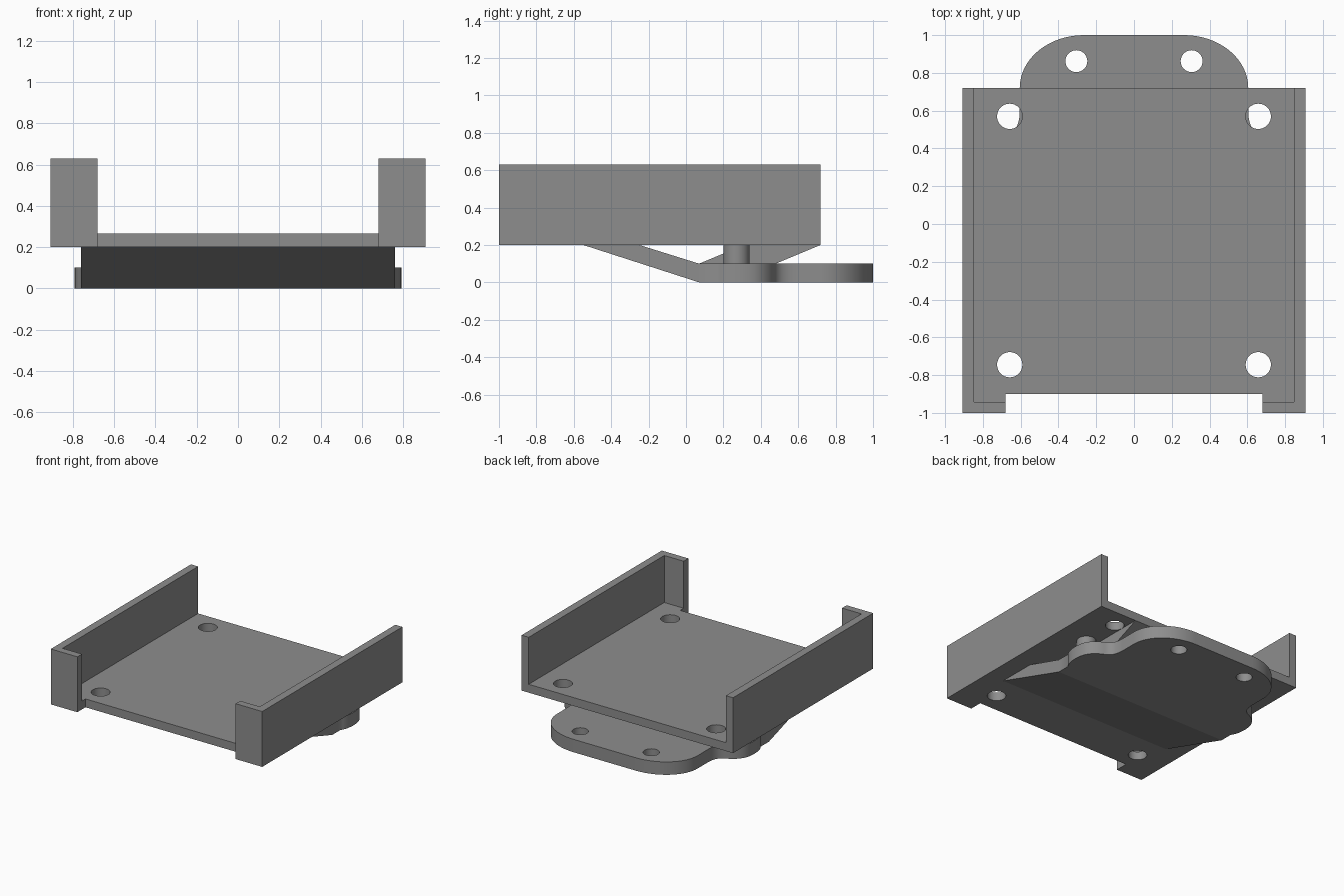
import bpy, bmesh, math
from mathutils import Vector

if "Cube" in bpy.data.objects:
    bpy.data.objects.remove(bpy.data.objects["Cube"])

grey = bpy.data.materials.new("mid_grey")
grey.diffuse_color = (0.27, 0.27, 0.27, 1)
grey.use_nodes = True
grey.node_tree.nodes["Principled BSDF"].inputs["Base Color"].default_value = grey.diffuse_color


def prism(name, outline, axis, lo, hi):
    """Extrude a 2D outline: (x, y) along z, or (y, z) along x."""
    def place(p, d):
        return (p[0], p[1], d) if axis == 'z' else (d, p[0], p[1])
    bm = bmesh.new()
    face = bm.faces.new([bm.verts.new(place(p, lo)) for p in outline])
    ext = bmesh.ops.extrude_face_region(bm, geom=[face])
    shift = Vector(place((0, 0), hi - lo))
    bmesh.ops.translate(bm, vec=shift, verts=[v for v in ext['geom'] if isinstance(v, bmesh.types.BMVert)])
    bmesh.ops.recalc_face_normals(bm, faces=bm.faces)
    mesh = bpy.data.meshes.new(name)
    bm.to_mesh(mesh)
    bm.free()
    mesh.materials.append(grey)
    obj = bpy.data.objects.new(name, mesh)
    bpy.context.collection.objects.link(obj)
    return obj


def circle(x, y, r, n=32):
    return [(x + r * math.cos(2 * math.pi * i / n), y + r * math.sin(2 * math.pi * i / n)) for i in range(n)]


def drill(obj, centres, r):
    """Cut round vertical holes through a part."""
    for x, y in centres:
        cutter = prism("hole_cutter", circle(x, y, r), 'z', -0.3, 0.5)
        cutter.hide_render = True
        cutter.hide_set(True)
        mod = obj.modifiers.new("hole", 'BOOLEAN')
        mod.object = cutter
        mod.solver = 'EXACT'
        bpy.context.view_layer.objects.active = obj
        bpy.ops.object.modifier_apply(modifier=mod.name)
        bpy.data.objects.remove(cutter)


def smooth(obj):
    bpy.ops.object.select_all(action='DESELECT')
    obj.select_set(True)
    bpy.context.view_layer.objects.active = obj
    bpy.ops.object.shade_smooth_by_angle(angle=math.radians(35))


def mirrored(half):
    """Complete an outline across x = 0."""
    return half + [(-x, y) for x, y in reversed(half)]


def bezier(a, b, c, d, n=10):
    out = []
    for i in range(1, n + 1):
        t = i / n
        s = 1 - t
        out.append(tuple(s**3 * p + 3 * s * s * t * q + 3 * s * t * t * u + t**3 * v
                         for p, q, u, v in zip(a, b, c, d)))
    return out


# Tray floor with a notch in the front edge
floor = prism("tray_floor", mirrored([(0.68, -0.9), (0.68, -1), (0.908, -1), (0.908, 0.72)]), 'z', 0.2, 0.265)
drill(floor, [(sx * 0.658, y) for sx in (-1, 1) for y in (-0.745, 0.57)], 0.067)
smooth(floor)

# Side walls with inward front lips
for side, s in (("right", 1), ("left", -1)):
    wall = [(0.68, -1), (0.908, -1), (0.908, 0.72), (0.847, 0.72), (0.847, -0.943), (0.68, -0.943)]
    prism(side + "_wall", [(s * x, y) for x, y in wall], 'z', 0.265, 0.63)

# Lower mounting plate: rounded shoulders, narrow waist, rounded tab
half = [(0.76, 0.07), (0.76, 0.17)]
half += bezier(half[-1], (0.80, 0.22), (0.80, 0.34), (0.77, 0.39))
half += bezier(half[-1], (0.74, 0.44), (0.70, 0.46), (0.665, 0.475))
half += bezier(half[-1], (0.62, 0.495), (0.605, 0.54), (0.605, 0.60))
half += [(0.605, 0.72)]
half += [(0.265 + 0.34 * math.cos(a), 0.72 + 0.28 * math.sin(a))
         for a in (math.pi / 2 * i / 16 for i in range(1, 17))]
plate = prism("mounting_plate", mirrored(half), 'z', 0, 0.1)
drill(plate, [(-0.305, 0.862), (0.305, 0.862)], 0.058)
smooth(plate)

# Sloped front ramp joining plate and tray
prism("front_ramp", [(0.07, 0), (0.07, 0.1), (-0.25, 0.2), (-0.55, 0.2)], 'x', -0.76, 0.76)

# Sloped rear bridge between plate and tray
prism("rear_bridge", [(0.07, 0.1), (0.48, 0.1), (0.72, 0.2), (0.31, 0.2)], 'x', -0.59, 0.59)

# Round support posts
for side, s in (("right", 1), ("left", -1)):
    smooth(prism(side + "_post", circle(s * 0.67, 0.27, 0.07), 'z', 0.1, 0.2))
